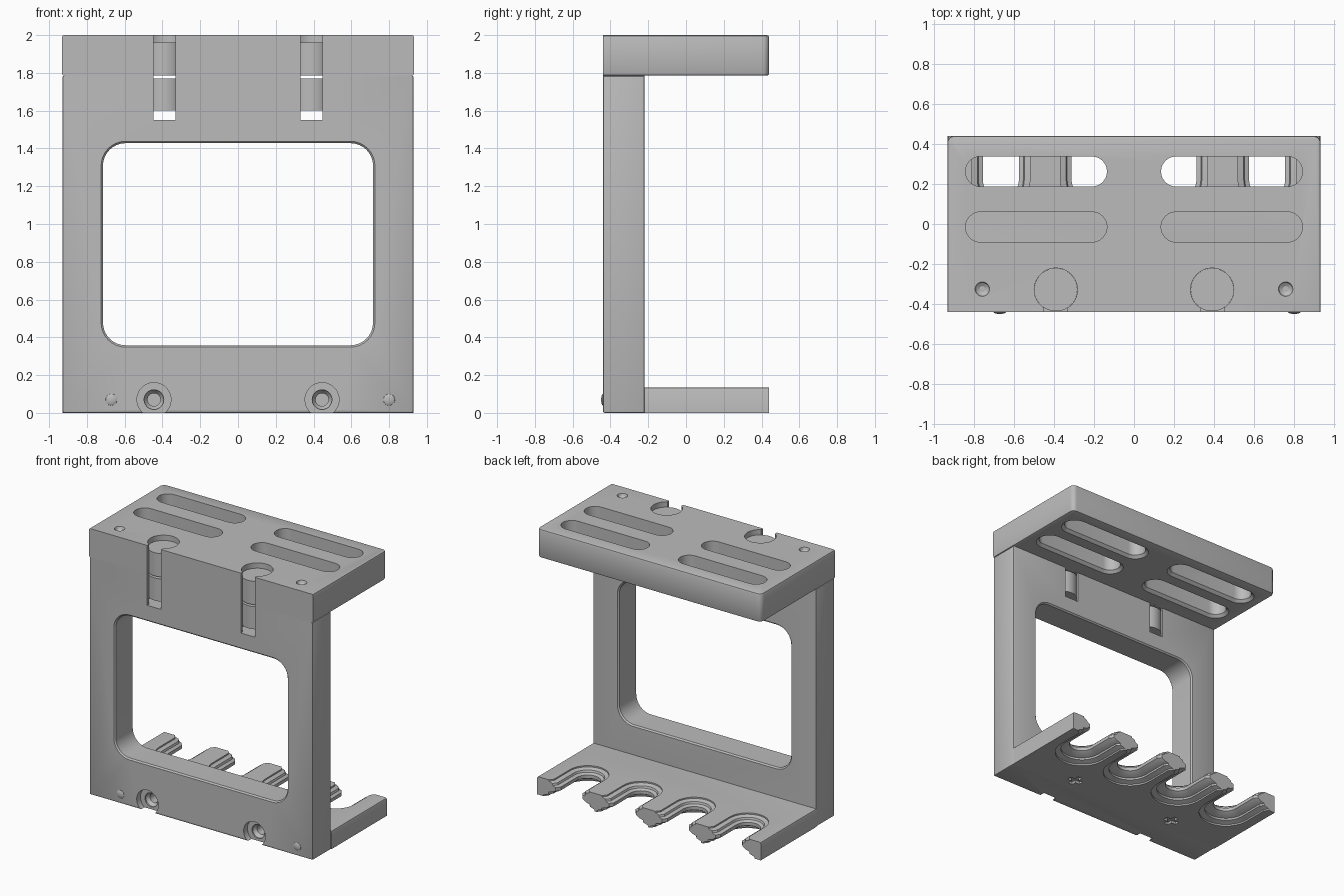
import bpy, bmesh, math

if "Cube" in bpy.data.objects:
    bpy.data.objects.remove(bpy.data.objects["Cube"], do_unlink=True)

grey = bpy.data.materials.new("plain grey")
grey.use_nodes = True
grey.diffuse_color = (0.5, 0.5, 0.5, 1)
grey.node_tree.nodes["Principled BSDF"].inputs["Base Color"].default_value = (0.5, 0.5, 0.5, 1)


def finish(name, bm):
    bmesh.ops.recalc_face_normals(bm, faces=bm.faces[:])
    mesh = bpy.data.meshes.new(name)
    bm.to_mesh(mesh)
    bm.free()
    mesh.materials.append(grey)
    ob = bpy.data.objects.new(name, mesh)
    bpy.context.scene.collection.objects.link(ob)
    return ob


def box(name, lo, hi, bevels=()):
    """Box with optional bevels, each given as (edge rule, width, segments)."""
    bm = bmesh.new()
    bmesh.ops.create_cube(bm, size=1)
    for v in bm.verts:
        v.co = [lo[i] + (v.co[i] + 0.5) * (hi[i] - lo[i]) for i in range(3)]
    for rule, width, segs in bevels:
        edges = [e for e in bm.edges if rule((e.verts[0].co + e.verts[1].co) / 2)]
        bmesh.ops.bevel(bm, geom=edges, offset=width, segments=segs, profile=0.5, affect='EDGES')
    return finish(name, bm)


def loft(name, shape, levels, centre, axis="z"):
    """Solid through outlines shape(size) at each depth along an axis."""
    bm = bmesh.new()
    cu, cv = centre
    rings = []
    for size, d in levels:
        ring = []
        for u, v in shape(size):
            co = (cu + u, cv + v, d) if axis == "z" else (cu + u, d, cv + v)
            ring.append(bm.verts.new(co))
        rings.append(ring)
    n = len(rings[0])
    for a, b in zip(rings, rings[1:]):
        for i in range(n):
            j = (i + 1) % n
            bm.faces.new((a[i], a[j], b[j], b[i]))
    bm.faces.new(rings[0])
    bm.faces.new(rings[-1])
    return finish(name, bm)


def circle(r, n=40):
    return [(r * math.cos(math.tau * i / n), r * math.sin(math.tau * i / n)) for i in range(n)]


def rounded(hw, hh, r, steps=8):
    """Rounded rectangle outline that can be grown by g."""
    def outline(g):
        pts = []
        for q, (sx, sy) in enumerate(((1, 1), (-1, 1), (-1, -1), (1, -1))):
            for k in range(steps + 1):
                a = math.pi / 2 * (q + k / steps)
                pts.append((sx * (hw - r) + (r + g) * math.cos(a),
                            sy * (hh - r) + (r + g) * math.sin(a)))
        return pts
    return outline


def open_slot(r):
    """U outline with a flared mouth."""
    arc = [(r * math.cos(a), r * math.sin(a))
           for a in (math.pi * (1 + k / 20) for k in range(21))]
    return [(-r - 0.045, 0.25), (-r, 0.19)] + arc + [(r, 0.19), (r + 0.045, 0.25)]


def cut(target, cutter):
    mod = target.modifiers.new("cut", 'BOOLEAN')
    mod.operation = 'DIFFERENCE'
    mod.solver = 'EXACT'
    mod.object = cutter
    bpy.context.view_layer.objects.active = target
    bpy.ops.object.modifier_apply(modifier=mod.name)
    bpy.data.objects.remove(cutter, do_unlink=True)


# Main bodies
SEAM = 1.785
frame = box("front_frame", (-0.93, -0.44, 0), (0.93, -0.22, SEAM),
            [(lambda c: abs(c.x) > 0.9 or (c.z < 0.01 and c.y < -0.4), 0.01, 2)])
top = box("top_shelf", (-0.932, -0.44, SEAM), (0.932, 0.44, 2),
          [(lambda c: c.y > 0.4 and abs(c.x) > 0.9, 0.035, 5),
           (lambda c: c.y > -0.43 and (c.z > 1.99 or c.z < SEAM + 0.01), 0.012, 2)])
tray = box("bottom_tray", (-0.93, -0.22, 0), (0.93, 0.44, 0.135),
           [(lambda c: abs(c.x) > 0.9 and c.z > 0.1 and abs(c.y - 0.11) < 0.1, 0.012, 2)])

# Window with softened rims
cut(frame, loft("cutter", rounded(0.715, 0.535, 0.12),
                [(0.02, -0.45), (0.01, -0.44), (0, -0.43), (0, -0.23), (0.01, -0.22), (0.02, -0.21)],
                (0, 0.893), "y"))

for s in (-1, 1):
    # Rod pockets with a sight slit at the front and back
    x, y = s * 0.39, -0.328
    for body, lo, hi in ((frame, 1.55, 1.9), (top, 1.7, 2.1)):
        cut(body, loft("cutter", circle, [(0.108, lo), (0.108, hi)], (x, y)))
        back = -0.1 if body is frame else y
        cut(body, box("cutter", (x - 0.058, -0.5, lo), (x + 0.058, back, hi)))
    side = "left" if s > 0 else "right"
    loft("lower_rod_" + side, circle, [(0.1075, 1.6), (0.1075, 1.77)], (x, y))
    loft("upper_rod_" + side, circle, [(0.1075, SEAM), (0.1075, 1.96)], (x, y))

    # Long openings in the shelf, flared underneath
    for y in (0.262, -0.015):
        cut(top, loft("cutter", rounded(0.353, 0.075, 0.0749),
                      [(0.03, SEAM - 0.01), (0.02, SEAM), (0, SEAM + 0.02), (0, 2.1)],
                      (s * 0.488, y)))

    # Shallow dimples on the shelf
    cut(top, loft("cutter", circle, [(0.015, 1.975), (0.03, 1.985), (0.036, 2.0), (0.036, 2.02)],
                  (s * 0.757, -0.325)))

    # Screw recesses low on the frame
    cut(frame, loft("cutter", circle, [(0.09, -0.5), (0.09, -0.395)], (s * 0.445, 0.07), "y"))
    cut(frame, loft("cutter", circle, [(0.052, -0.42), (0.052, -0.385), (0.034, -0.36), (0.034, -0.3)],
                    (s * 0.445, 0.07), "y"))

    # Small locating bumps
    loft("bump_" + side, circle, [(0.032, -0.435), (0.03, -0.442), (0.02, -0.447), (0.008, -0.449)],
         (0.8 if s > 0 else -0.67, 0.07), "y")

    # Cross marks under the tray
    for w, h in ((0.055, 0.018), (0.018, 0.055)):
        x = s * 0.443
        cut(tray, box("cutter", (x - w, -0.12 - h, -0.02), (x + w, -0.12 + h, 0.02)))

# Four stepped holders open to the back
profile = [(0.19, -0.02), (0.19, 0.012), (0.15, 0.025), (0.15, 0.04), (0.115, 0.05), (0.09, 0.065),
           (0.09, 0.09), (0.112, 0.1), (0.117, 0.115), (0.145, 0.125), (0.145, 0.16)]
for i in range(4):
    cut(tray, loft("cutter", open_slot, profile, ((i - 1.5) * 0.443, 0.22)))

# Smooth curves, crisp edges
bpy.ops.object.select_all(action='DESELECT')
for ob in bpy.context.scene.objects:
    if ob.type == 'MESH' and ob.data.materials and ob.data.materials[0] == grey:
        ob.select_set(True)
        bpy.context.view_layer.objects.active = ob
bpy.ops.object.shade_smooth_by_angle(angle=math.radians(30))
